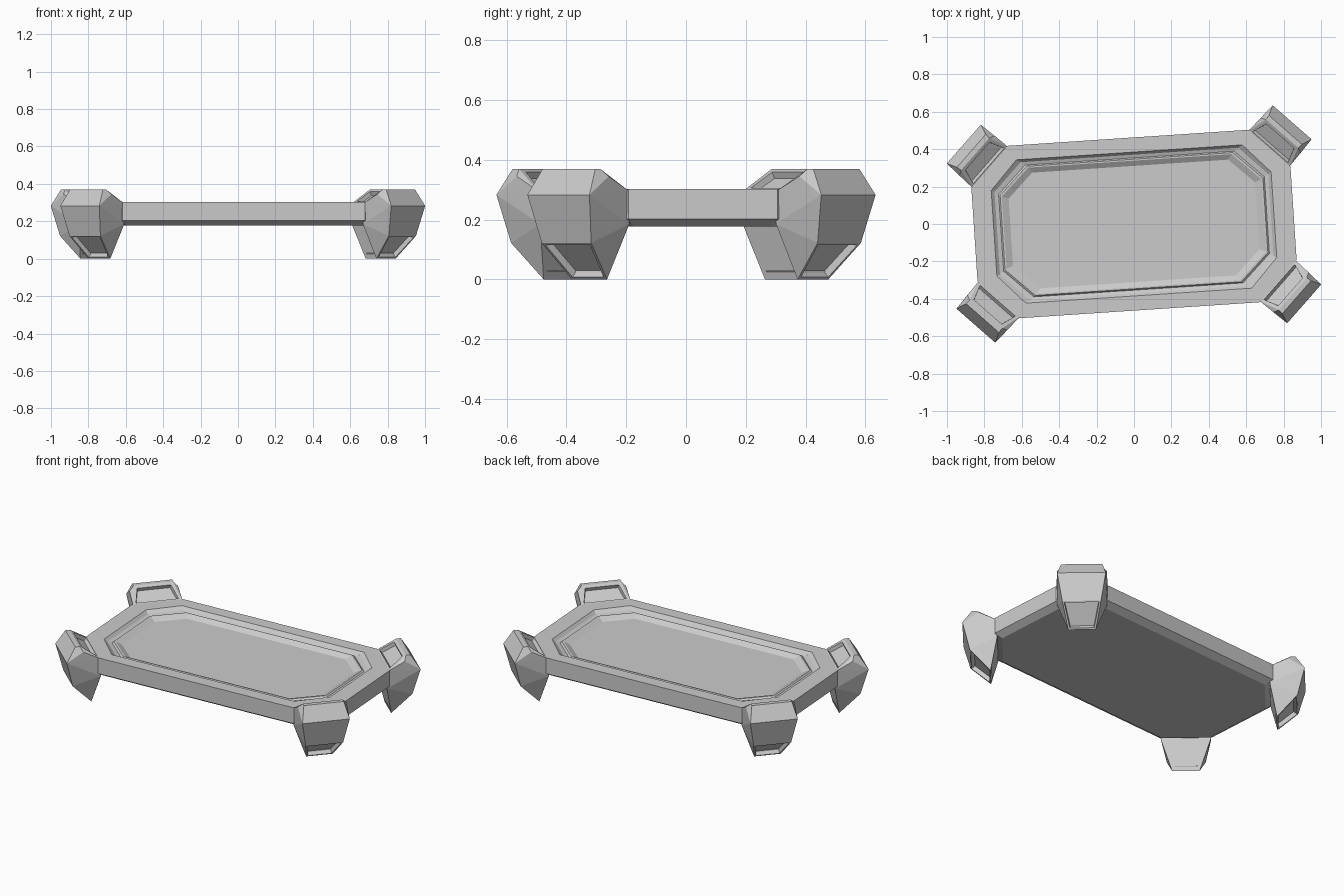
import bpy, bmesh, math
from mathutils import Matrix

if "Cube" in bpy.data.objects:
    bpy.data.objects.remove(bpy.data.objects["Cube"])

TURN = Matrix.Rotation(math.radians(3.8), 4, 'Z')   # whole model sits slightly turned
R2 = math.sqrt(0.5)


def finish(bm, name):
    bm.transform(TURN)
    me = bpy.data.meshes.new(name)
    bm.to_mesh(me)
    bm.free()
    ob = bpy.data.objects.new(name, me)
    bpy.context.collection.objects.link(ob)
    return ob


def octagon(bm, hx, hy, cx, cy, z):
    """Rectangle with cut corners, counter-clockwise."""
    pts = [(hx, -hy + cy), (hx, hy - cy), (hx - cx, hy), (-hx + cx, hy),
           (-hx, hy - cy), (-hx, -hy + cy), (-hx + cx, -hy), (hx - cx, -hy)]
    return [bm.verts.new((x, y, z)) for x, y in pts]


# Tray: octagonal rings from the underside, over the rim, down to the floor
bm = bmesh.new()
rings = [(0.815, 0.42, 0.19, 0.19, 0.177),    # underside
         (0.855, 0.462, 0.205, 0.212, 0.203),  # bottom bevel
         (0.855, 0.462, 0.205, 0.212, 0.302),  # outer wall
         (0.75, 0.384, 0.145, 0.155, 0.302),   # flat rim
         (0.733, 0.37, 0.15, 0.15, 0.285),     # groove
         (0.712, 0.353, 0.152, 0.147, 0.279),
         (0.704, 0.346, 0.152, 0.146, 0.287),  # small ridge
         (0.695, 0.338, 0.15, 0.145, 0.287),
         (0.66, 0.31, 0.135, 0.13, 0.268)]     # floor
loops = [octagon(bm, *r) for r in rings]
for a, b in zip(loops, loops[1:]):
    for i in range(8):
        j = (i + 1) % 8
        bm.faces.new((a[i], a[j], b[j], b[i]))
bm.faces.new(loops[0][::-1])
bm.faces.new(loops[-1])
bmesh.ops.recalc_face_normals(bm, faces=bm.faces)
finish(bm, "tray")

# Leg profile: (diagonal distance from centre, height, half width)
PROFILE = [(0.808, 0.0, 0.078),    # 0 foot edge
           (0.925, 0.122, 0.11),   # 1 knee
           (0.966, 0.283, 0.138),  # 2 widest point
           (0.912, 0.37, 0.117),   # 3 outer top
           (0.885, 0.37, 0.115),   # 4 inner top
           (0.775, 0.297, 0.145),  # 5 meets rim
           (0.768, 0.185, 0.142),  # 6 under tray
           (0.872, 0.345, 0.142)]  # 7 shoulder on the side
SIDES = [(2, 3, 4, 7), (4, 5, 7), (2, 7, 5), (2, 5, 6), (1, 2, 6), (0, 1, 6)]


def leg(name, sx, sy):
    bm = bmesh.new()
    v = {}
    for s in (-1, 1):
        for i, (d, z, h) in enumerate(PROFILE):
            t = 0.278 + s * h
            v[s, i] = bm.verts.new((sx * (d + t) * R2, sy * (d - t) * R2, z))
        for f in SIDES:
            bm.faces.new([v[s, i] for i in f])
    strip = []
    for i in range(7):
        j = (i + 1) % 7
        strip.append(bm.faces.new((v[-1, i], v[-1, j], v[1, j], v[1, i])))
    bmesh.ops.recalc_face_normals(bm, faces=bm.faces)
    # sunken panels on the inner slope and on the foot
    bmesh.ops.inset_individual(bm, faces=[strip[4]], thickness=0.026, depth=0)
    bmesh.ops.inset_individual(bm, faces=[strip[4]], thickness=0.006, depth=-0.022)
    bmesh.ops.inset_individual(bm, faces=[strip[0]], thickness=0.014, depth=0)
    bmesh.ops.inset_individual(bm, faces=[strip[0]], thickness=0.004, depth=-0.025)
    finish(bm, name)


for sx, xn in ((-1, "left"), (1, "right")):
    for sy, yn in ((-1, "front"), (1, "back")):
        leg(f"{yn}_{xn}_leg", sx, sy)
